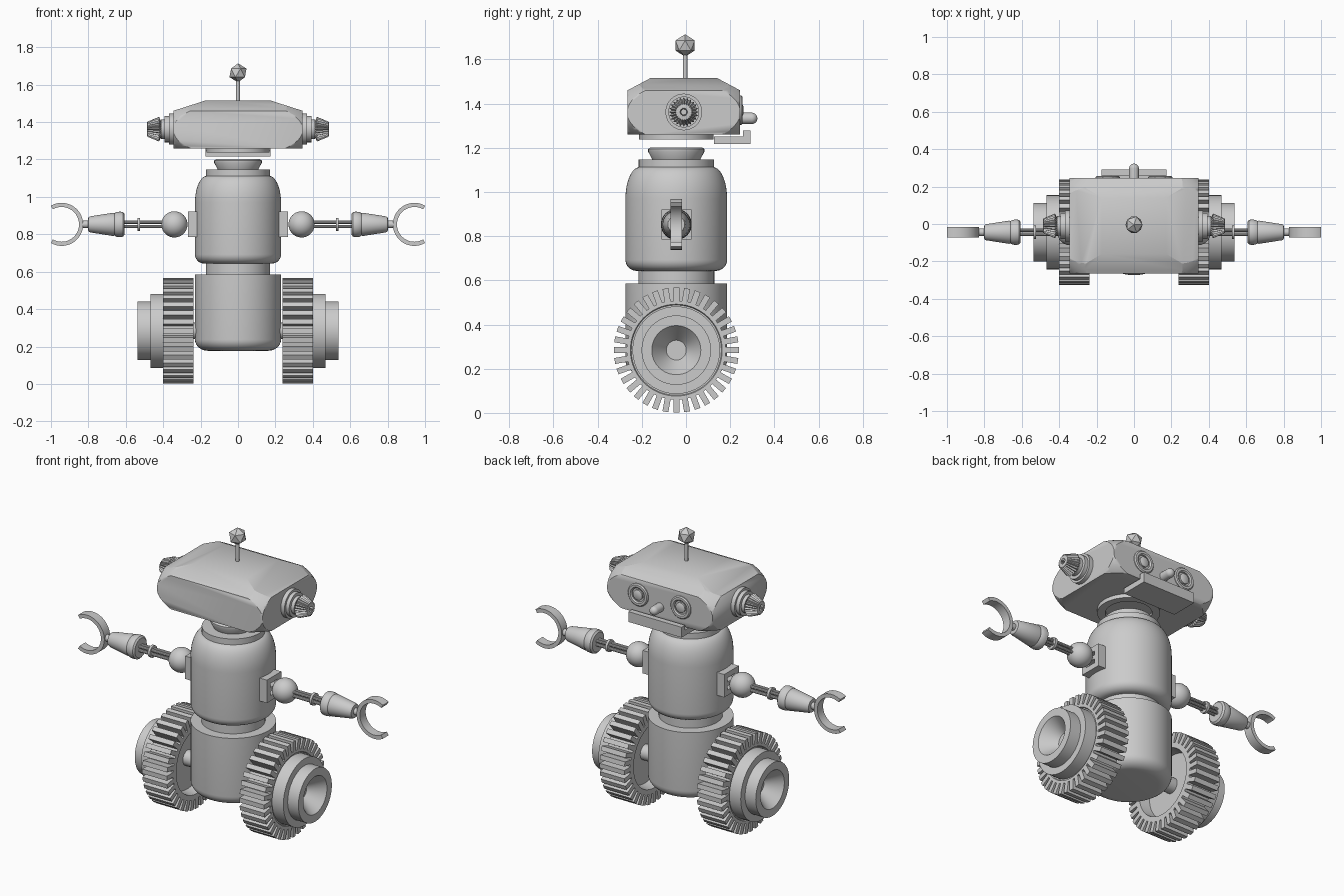
import bpy, bmesh, math
from math import sin, cos, pi, tau
from mathutils import Matrix, Vector

if "Cube" in bpy.data.objects:
    bpy.data.objects.remove(bpy.data.objects["Cube"])

grey = bpy.data.materials.new("plain_grey")
grey.use_nodes = True
COLOUR = (0.6, 0.6, 0.6, 1)
grey.diffuse_color = COLOUR
grey.node_tree.nodes["Principled BSDF"].inputs["Base Color"].default_value = COLOUR

BODY_Y, HEAD_Y = -0.044, -0.01
ARM = (0, BODY_Y, 0.853)
WHEEL = (0, BODY_Y, 0.284)
EAR = (0, HEAD_Y, 1.362)


def finish(name, bm, mirror=False, smooth=30):
    bmesh.ops.remove_doubles(bm, verts=bm.verts, dist=1e-5)
    bmesh.ops.recalc_face_normals(bm, faces=bm.faces)
    mesh = bpy.data.meshes.new(name)
    bm.to_mesh(mesh)
    bm.free()
    mesh.materials.append(grey)
    if smooth:
        mesh.shade_smooth()
        mesh.set_sharp_from_angle(angle=math.radians(smooth))
    obj = bpy.data.objects.new(name, mesh)
    bpy.context.collection.objects.link(obj)
    if mirror:
        obj.modifiers.new("Mirror", "MIRROR").use_clip = False
    return obj


def add_lathe(bm, profile, centre, axis="Z", segs=48, flute=0, arc=None):
    """Turn (radius, height) points round an axis; arc makes an open, capped sweep."""
    start, end = arc or (0, tau)
    rings = []
    for k in range(segs + (1 if arc else 0)):
        a = start + (end - start) * k / segs
        ring = []
        for r, h in profile:
            r *= 1 - flute * (k % 2)
            c, s = r * cos(a), r * sin(a)
            p = {"X": (h, c, s), "Y": (c, h, s), "Z": (c, s, h)}[axis]
            ring.append(bm.verts.new(Vector(p) + Vector(centre)))
        rings.append(ring)
    pairs = list(zip(rings, rings[1:])) if arc else list(zip(rings, rings[1:] + rings[:1]))
    n = len(profile)
    for one, two in pairs:
        for i in range(n if arc else n - 1):
            j = (i + 1) % n
            bm.faces.new((one[i], one[j], two[j], two[i]))
    if arc:
        bm.faces.new(rings[0])
        bm.faces.new(rings[-1])
    # collapse the poles
    bmesh.ops.remove_doubles(bm, verts=bm.verts, dist=1e-5)
    bmesh.ops.dissolve_degenerate(bm, edges=bm.edges, dist=1e-6)


def lathe(name, profile, centre, axis="Z", mirror=False, smooth=30, **kw):
    bm = bmesh.new()
    add_lathe(bm, profile, centre, axis, **kw)
    return finish(name, bm, mirror, smooth)


def add_box(bm, lo, hi, spin=Matrix()):
    lo, hi = Vector(lo), Vector(hi)
    m = spin @ Matrix.Translation((lo + hi) / 2) @ Matrix.Diagonal((*(hi - lo), 1))
    bmesh.ops.create_cube(bm, size=1, matrix=m)


def rod(r, a, b):
    return [(0, a), (r, a), (r, b), (0, b)]


def arc_pts(r0, h0, dr, dh, a0, a1, n=8):
    return [(r0 + dr * cos(a0 + (a1 - a0) * i / n), h0 + dh * sin(a0 + (a1 - a0) * i / n))
            for i in range(n + 1)]


# Body
spine = (0, BODY_Y, 0)
lathe("lower_body", [(0, .177)] + arc_pts(.16, .237, .07, .06, -pi / 2, 0)
      + [(.23, .585), (0, .585)], spine, segs=64)
lathe("waist", rod(.172, .57, .66), spine, segs=64)
lathe("torso", [(0, .643)] + arc_pts(.18, .693, .05, .05, -pi / 2, 0)
      + arc_pts(.165, .97, .065, .143, 0, pi / 2, 12) + [(0, 1.113)], spine, segs=64)
lathe("collar", rod(.17, 1.1, 1.147), spine, segs=64)
lathe("neck_cup", [(0, 1.14), (.105, 1.14), (.127, 1.182), (.127, 1.194), (.117, 1.202),
                   (.1, 1.202), (.09, 1.16), (0, 1.16)], spine)

# Head: hipped box with its corners rounded off by an ellipsoid
bm = bmesh.new()
add_box(bm, (-.346, -.265, 1.26), (.346, .245, 1.46))
top = max(bm.faces, key=lambda f: f.calc_center_median().z)
roof = bmesh.ops.extrude_discrete_faces(bm, faces=[top])["faces"][0]
for v in roof.verts:
    v.co = (math.copysign(.172, v.co.x), HEAD_Y + math.copysign(.15, v.co.y - HEAD_Y), 1.516)
head = finish("head", bm)
bm = bmesh.new()
bmesh.ops.create_uvsphere(bm, u_segments=96, v_segments=48, radius=1,
                          matrix=Matrix.Translation((0, HEAD_Y, 1.36))
                          @ Matrix.Diagonal((.472, .377, .199, 1)))
cutter = finish("head_cutter", bm)
cutter.hide_render = True
cutter.hide_viewport = True
cut = head.modifiers.new("Round corners", "BOOLEAN")
cut.operation, cut.solver, cut.object = "INTERSECT", "EXACT", cutter
lathe("head_ring", [(.125, 1.27), (.125, 1.237), (.168, 1.237), (.168, 1.27)], spine, segs=64)

# Face
for part, profile in (("eye_rim", [(.04, .235), (.04, .25), (.047, .256), (.06, .256),
                                   (.066, .25), (.066, .235)]),
                      ("eye_lens", [(.03, .235), (.03, .254), (.018, .26), (0, .26)])):
    lathe(part, profile, (.14, 0, 1.37), "Y", True, segs=32)
lathe("nose", [(.026, .235)] + arc_pts(0, .297, .026, .026, 0, pi / 2), (0, 0, 1.333), "Y", segs=24)
bm = bmesh.new()
add_box(bm, (-.175, .127, 1.217), (.175, .291, 1.25))
add_box(bm, (-.175, .258, 1.24), (.175, .291, 1.278))
finish("mouth", bm)

# Antenna
lathe("antenna_rod", rod(.01, 1.51, 1.64), (0, -.004, 0), segs=16)
bm = bmesh.new()
bmesh.ops.create_icosphere(bm, subdivisions=1, radius=.051,
                           matrix=Matrix.Translation((0, -.004, 1.663)))
finish("antenna_ball", bm, smooth=0)

# Ears
lathe("ear_base", [(0, .33), (.083, .33), (.083, .37), (.07, .37), (.07, .392),
                   (.052, .392), (.052, .412), (0, .412)], EAR, "X", True)
lathe("ear_cone", [(0, .4), (.04, .41), (.066, .422), (.04, .485), (.018, .487),
                   (.014, .46), (0, .46)], EAR, "X", True, smooth=0, segs=48, flute=.16)

# Arms
bm = bmesh.new()
y, z = ARM[1:]
for s in (-1, 1):
    add_box(bm, (.2, y + s * .052 - .016, z - .068), (.268, y + s * .052 + .016, z + .068))
    add_box(bm, (.2, y - .068, z + s * .052 - .016), (.268, y + .068, z + s * .052 + .016))
add_box(bm, (.2, y - .05, z - .012), (.268, y + .05, z + .012))
finish("shoulder_frame", bm, True)
lathe("shoulder_ball", arc_pts(0, .34, .07, .07, -pi / 2, pi / 2, 20), ARM, "X", True, segs=40)
bm = bmesh.new()
for k in range(4):
    a = pi / 4 + k * pi / 2
    add_lathe(bm, rod(.009, .38, .63), (0, y + .016 * cos(a), z + .016 * sin(a)), "X", segs=10)
finish("arm_rods", bm, True)
lathe("arm_collar", rod(.035, .523, .538), ARM, "X", True, segs=32)
lathe("forearm", [(0, .607), (.056, .607), (.066, .615), (.068, .63), (.066, .65), (.06, .66),
                  (.062, .668), (.043, .79), (.038, .8), (0, .805)], ARM, "X", True)
lathe("wrist", rod(.02, .79, .84), ARM, "X", True, segs=16)
lathe("claw", [(.093, -.027), (.115, -.027), (.115, .027), (.093, .027)],
      (.943, y, z), "Y", True, segs=40, arc=(pi / 3, 5 * pi / 3))

# Wheels: toothed tyre, stepped hub with a conical hollow
bm = bmesh.new()
add_lathe(bm, [(0, .3), (.185, .3), (.195, .238), (.224, .238), (.224, .4), (.208, .4),
               (.204, .393), (.19, .393), (0, .393)], WHEEL, "X", segs=72)
for k in range(36):
    spin = Matrix.Translation(WHEEL) @ Matrix.Rotation(tau * k / 36, 4, "X")
    add_box(bm, (.238, -.0135, .215), (.4, .0135, .283), spin)
finish("wheel_tyre", bm, True)
lathe("wheel_hub", [(0, .38), (.198, .38), (.198, .467), (.157, .467), (.157, .537),
                    (.111, .537), (.045, .45), (0, .45)], WHEEL, "X", True, segs=64)
lathe("axle", rod(.045, .15, .32), WHEEL, "X", True, segs=24)
